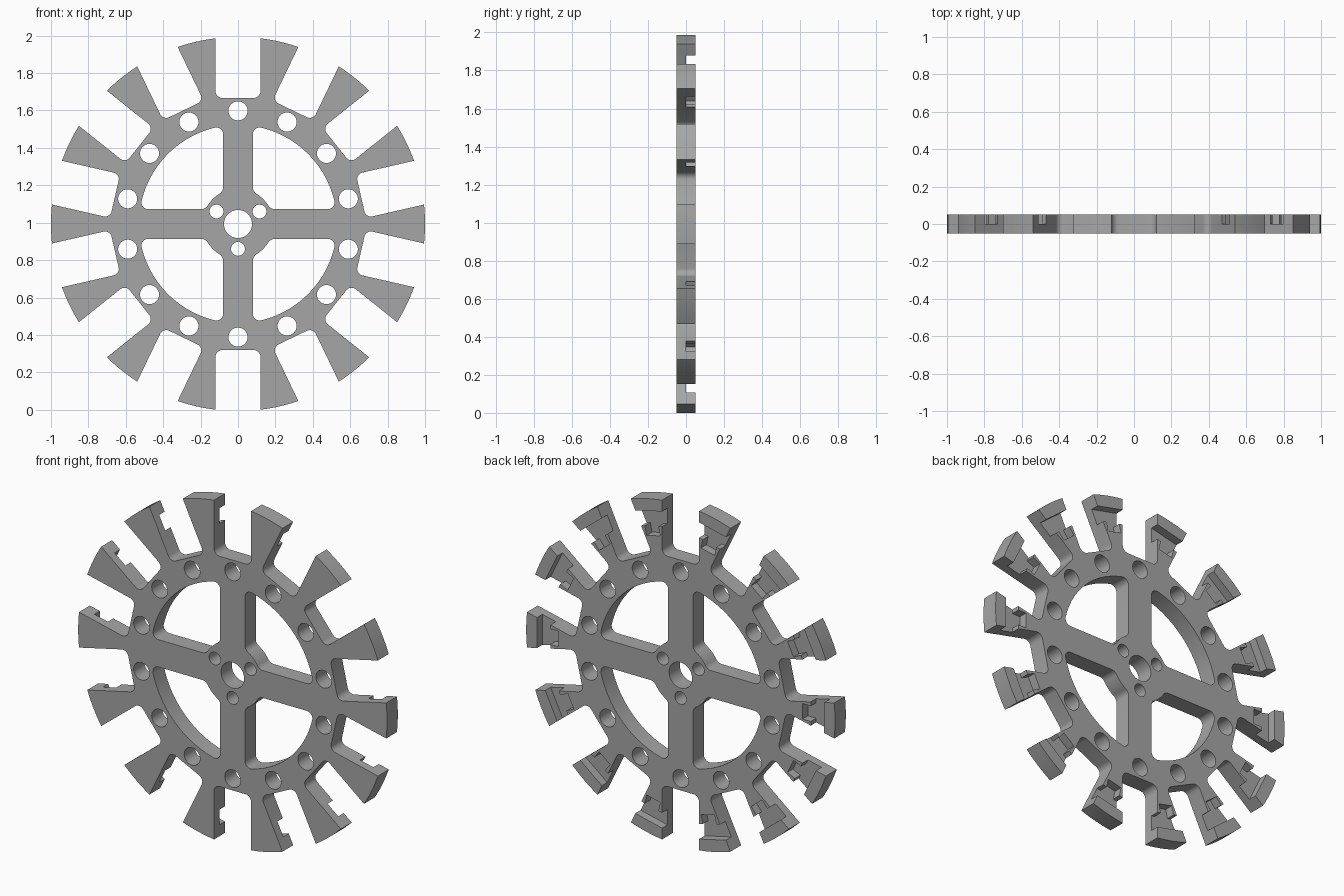
import bpy, bmesh
from math import sin, cos, tan, pi, asin, sqrt, radians
from mathutils import Vector, Matrix

cube = bpy.data.objects.get("Cube")
if cube:
    bpy.data.objects.remove(cube, do_unlink=True)

TEETH = 14
STEP = 2 * pi / TEETH
HALF_SLOT = 0.12
SLOT_FLOOR = 0.674
HALF_DEPTH = 0.05
CENTRE_Z = 0.993


def polar(r, a):
    return Vector((r * cos(a), r * sin(a)))


def arc(r, a0, a1, n):
    return [polar(r, a0 + (a1 - a0) * i / n) for i in range(n + 1)]


def turned(points, a):
    rot = Matrix.Rotation(a, 2)
    return [rot @ Vector(p) for p in points]


def fillet(prev, corner, nxt, r, n=5):
    """Round one corner, returning points along its arc."""
    u, v = (prev - corner).normalized(), (nxt - corner).normalized()
    half = u.angle(v) / 2
    centre = corner + (u + v).normalized() * (r / sin(half))
    start = corner + u * (r / tan(half)) - centre
    end = corner + v * (r / tan(half)) - centre
    return [centre + start.lerp(end, i / n).normalized() * r for i in range(n + 1)]


def flat_solid(name, loops, half_depth):
    """Fill closed loops (inner loops become holes) and extrude to a mesh."""
    curve = bpy.data.curves.new(name, 'CURVE')
    curve.dimensions = '2D'
    curve.fill_mode = 'BOTH'
    curve.extrude = half_depth
    for loop in loops:
        spline = curve.splines.new('POLY')
        spline.points.add(len(loop) - 1)
        for point, p in zip(spline.points, loop):
            point.co = (p[0], p[1], 0, 1)
        spline.use_cyclic_u = True
    obj = bpy.data.objects.new(name, curve)
    bpy.context.collection.objects.link(obj)
    bpy.ops.object.select_all(action='DESELECT')
    obj.select_set(True)
    bpy.context.view_layer.objects.active = obj
    bpy.ops.object.convert(target='MESH')
    obj = bpy.context.view_layer.objects.active
    bm = bmesh.new()
    bm.from_mesh(obj.data)
    bmesh.ops.remove_doubles(bm, verts=bm.verts, dist=1e-5)
    bmesh.ops.recalc_face_normals(bm, faces=bm.faces)
    bm.to_mesh(obj.data)
    bm.free()
    return obj


# Outer outline: parallel slots with rounded floors between flared teeth
mouth = sqrt(1 - HALF_SLOT ** 2)
slot_edge = asin(HALF_SLOT)
a, b, c, d = [Vector(p) for p in ((mouth, -HALF_SLOT), (SLOT_FLOOR, -HALF_SLOT),
                                  (SLOT_FLOOR, HALF_SLOT), (mouth, HALF_SLOT))]
slot = [a] + fillet(a, b, c, 0.035) + fillet(b, c, d, 0.035)
slot += arc(1, slot_edge, STEP - slot_edge, 6)[:-1]
outline = []
for i in range(TEETH):
    outline += turned(slot, (i + 0.5) * STEP)

# Four windows between the spokes, rounded where spokes meet rim and hub
RIM, HUB, HALF_SPOKE = 0.53, 0.19, 0.08
rim_a, hub_a = asin(HALF_SPOKE / RIM), asin(HALF_SPOKE / HUB)
rim_arc = arc(RIM, rim_a, pi / 2 - rim_a, 16)
hub_arc = arc(HUB, pi / 2 - hub_a, hub_a, 4)
window = (fillet(hub_arc[-1], rim_arc[0], rim_arc[1], 0.035) + rim_arc[1:-1]
          + fillet(rim_arc[-2], rim_arc[-1], hub_arc[0], 0.035)
          + fillet(rim_arc[-1], hub_arc[0], hub_arc[1], 0.04) + hub_arc[1:-1]
          + fillet(hub_arc[-2], hub_arc[-1], rim_arc[0], 0.04))
loops = [outline] + [turned(window, k * pi / 2) for k in range(4)]


# Round holes: axle, three hub bolts, one under every slot
def hole(centre, r, n=32):
    return [centre + p for p in arc(r, 0, 2 * pi, n)[:-1]]


loops.append(hole(Vector((0, 0)), 0.075, 40))
loops += [hole(polar(0.133, radians(30 + 120 * k)), 0.037) for k in range(3)]
loops += [hole(polar(0.605, (i + 0.5) * STEP), 0.051) for i in range(TEETH)]
wheel = flat_solid("slotted_wheel", loops, HALF_DEPTH)

# T-shaped half-depth pockets in the back of the teeth
INNER, MIDDLE, OUTER = 0.79, 0.843, 0.93
side = [(INNER, 0.045), (MIDDLE, 0.045), (MIDDLE, 0.1), (OUTER, 0.1)]
pocket = [(x, -y) for x, y in side] + side[::-1]
cutter = flat_solid("pocket_cutter", [turned(pocket, i * STEP) for i in range(TEETH)], 0.03)
cutter.location.z = -0.03
cutter.hide_render = True
cut = wheel.modifiers.new("pockets", 'BOOLEAN')
cut.operation = 'DIFFERENCE'
cut.solver = 'EXACT'
cut.object = cutter
bpy.context.view_layer.update()
bpy.ops.object.select_all(action='DESELECT')
wheel.select_set(True)
bpy.context.view_layer.objects.active = wheel
bpy.ops.object.modifier_apply(modifier=cut.name)
bpy.data.objects.remove(cutter, do_unlink=True)

# Stand the wheel upright on the ground
wheel.data.transform(Matrix.Translation((0, 0, CENTRE_Z)) @ Matrix.Rotation(pi / 2, 4, 'X'))

# Plain grey finish
grey = bpy.data.materials.new("plain_grey")
grey.use_nodes = True
colour = (0.38, 0.38, 0.38, 1)
grey.diffuse_color = colour
grey.node_tree.nodes["Principled BSDF"].inputs["Base Color"].default_value = colour
wheel.data.materials.clear()
wheel.data.materials.append(grey)
for poly in wheel.data.polygons:
    poly.material_index = 0
bpy.ops.object.shade_smooth_by_angle(angle=radians(30))
